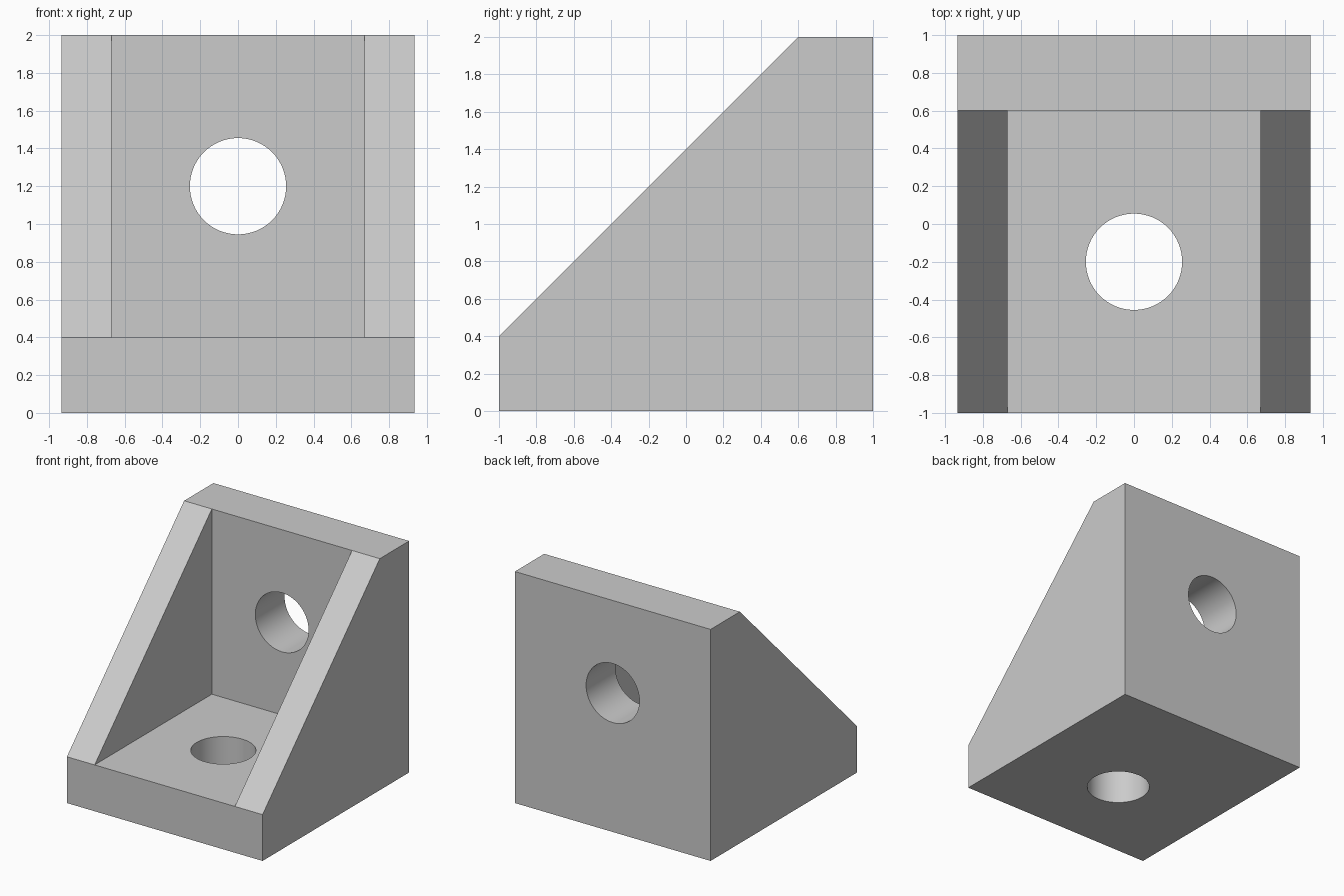
import bpy, bmesh, math

default = bpy.data.objects.get("Cube")
if default:
    bpy.data.objects.remove(default, do_unlink=True)

HALF_WIDTH = 0.935    # outer half width
HALF_GAP = 0.67       # half width between the ribs
WALL = 0.4            # thickness of base and back plates
HOLE_RADIUS = 0.255

grey = bpy.data.materials.new("plain grey")
grey.use_nodes = True
colour = (0.6, 0.6, 0.6, 1)
grey.diffuse_color = colour
grey.node_tree.nodes["Principled BSDF"].inputs["Base Color"].default_value = colour


def extrude_profile(name, profile, half_width):
    """Prism along x from a (y, z) profile, centred on x = 0."""
    bm = bmesh.new()
    face = bm.faces.new([bm.verts.new((-half_width, y, z)) for y, z in profile])
    result = bmesh.ops.extrude_face_region(bm, geom=[face])
    moved = [v for v in result["geom"] if isinstance(v, bmesh.types.BMVert)]
    bmesh.ops.translate(bm, verts=moved, vec=(2 * half_width, 0, 0))
    bmesh.ops.recalc_face_normals(bm, faces=bm.faces)
    mesh = bpy.data.meshes.new(name)
    bm.to_mesh(mesh)
    bm.free()
    mesh.materials.append(grey)
    obj = bpy.data.objects.new(name, mesh)
    bpy.context.collection.objects.link(obj)
    return obj


def hole_cutter(name, location, tilt):
    bpy.ops.mesh.primitive_cylinder_add(vertices=64, radius=HOLE_RADIUS, depth=0.8,
                                        location=location, rotation=(tilt, 0, 0))
    obj = bpy.context.object
    obj.name = name
    obj.data.materials.append(grey)
    return obj


# Solid side outline of the bracket
bracket = extrude_profile(
    "corner_bracket",
    [(-1, 0), (1, 0), (1, 2), (1 - WALL, 2), (-1, WALL)], HALF_WIDTH)

# Open pocket between the ribs, and one bolt hole through each plate
cutters = [
    extrude_profile("pocket_cutter",
                    [(-1.5, WALL), (1 - WALL, WALL), (1 - WALL, 2.5), (-1.5, 2.5)], HALF_GAP),
    hole_cutter("base_hole_cutter", (0, -0.2, WALL / 2), 0),
    hole_cutter("back_hole_cutter", (0, 1 - WALL / 2, 1.2), math.pi / 2),
]
bpy.ops.object.select_all(action="DESELECT")
bracket.select_set(True)
bpy.context.view_layer.objects.active = bracket
for cutter in cutters:
    cutter.hide_render = True
    cut = bracket.modifiers.new(cutter.name, "BOOLEAN")
    cut.operation = "DIFFERENCE"
    cut.solver = "EXACT"
    cut.object = cutter
    bpy.ops.object.modifier_apply(modifier=cut.name)
for cutter in cutters:
    bpy.data.objects.remove(cutter, do_unlink=True)

# Smooth hole walls, crisp edges elsewhere
bpy.ops.object.shade_smooth_by_angle(angle=math.radians(30))
